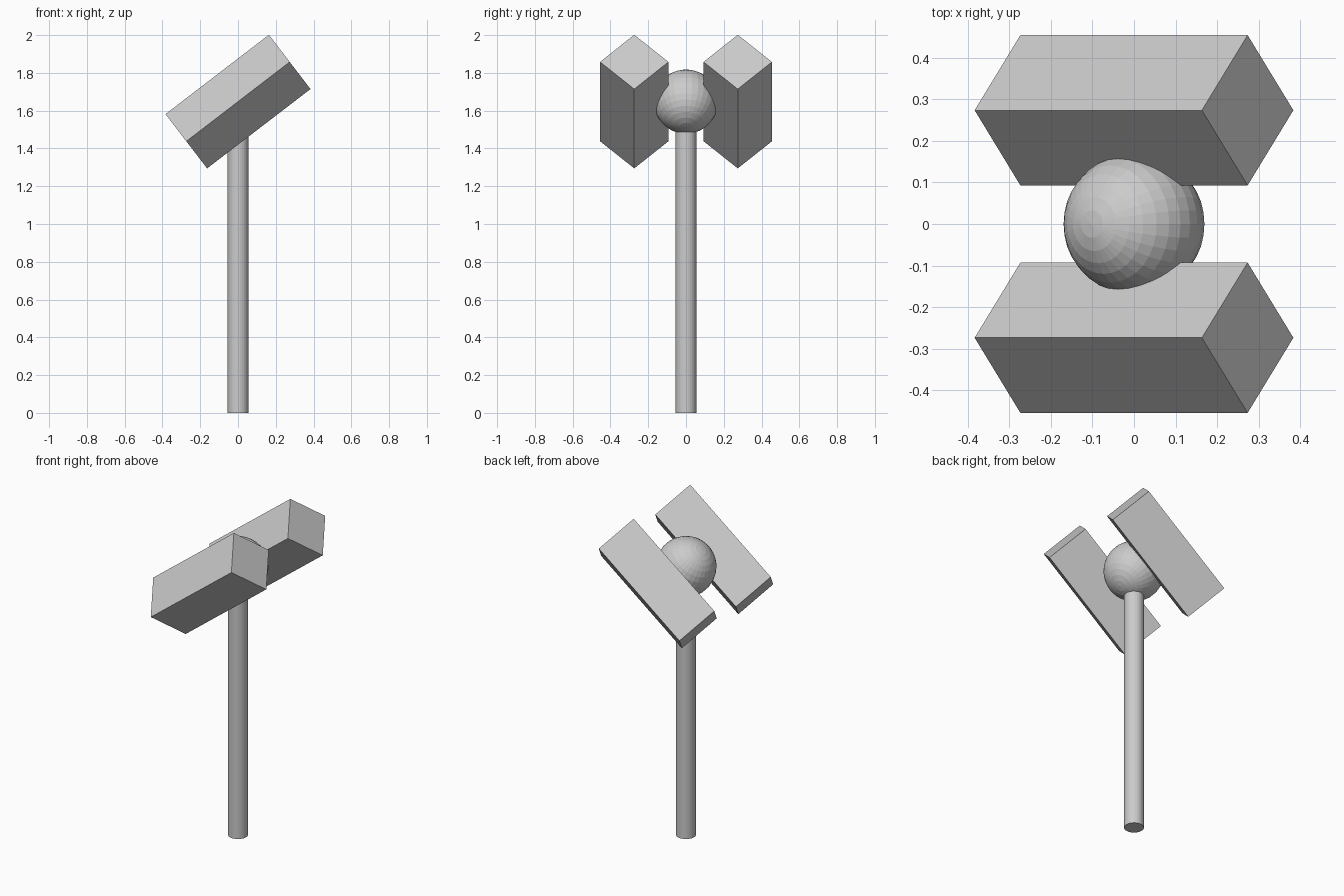
import bpy
import math
from mathutils import Matrix

if "Cube" in bpy.data.objects:
    bpy.data.objects.remove(bpy.data.objects["Cube"])

TILT = math.radians(-37.5)      # the head is tilted up towards +x
CENTRE_Z = 1.648
head = Matrix.Translation((0, 0, CENTRE_Z)) @ Matrix.Rotation(TILT, 4, 'Y')

grey = bpy.data.materials.new("plain grey")
grey.diffuse_color = (0.6, 0.6, 0.6, 1)
grey.use_nodes = True
grey.node_tree.nodes["Principled BSDF"].inputs["Base Color"].default_value = grey.diffuse_color


def finish(name):
    obj = bpy.context.object
    obj.name = name
    obj.data.materials.append(grey)
    return obj


# Upright pole, ending inside the ball
POLE_TOP = 1.55
bpy.ops.mesh.primitive_cylinder_add(vertices=32, radius=0.055, depth=POLE_TOP,
                                    location=(0, 0, POLE_TOP / 2))
finish("pole")

# Ball joint, tilted with the head
bpy.ops.mesh.primitive_uv_sphere_add(segments=32, ring_count=16, radius=0.17)
finish("ball_joint").matrix_world = head

# Pair of square bars, each turned 45 degrees about its long axis
for side, name in ((-1, "front_bar"), (1, "back_bar")):
    bpy.ops.mesh.primitive_cube_add(size=1)
    bar = finish(name)
    bar.data.transform(Matrix.Translation((0, side * 0.274, 0))
                       @ Matrix.Rotation(math.radians(45), 4, 'X')
                       @ Matrix.Diagonal((0.69, 0.256, 0.256, 1)))
    bar.matrix_world = head
